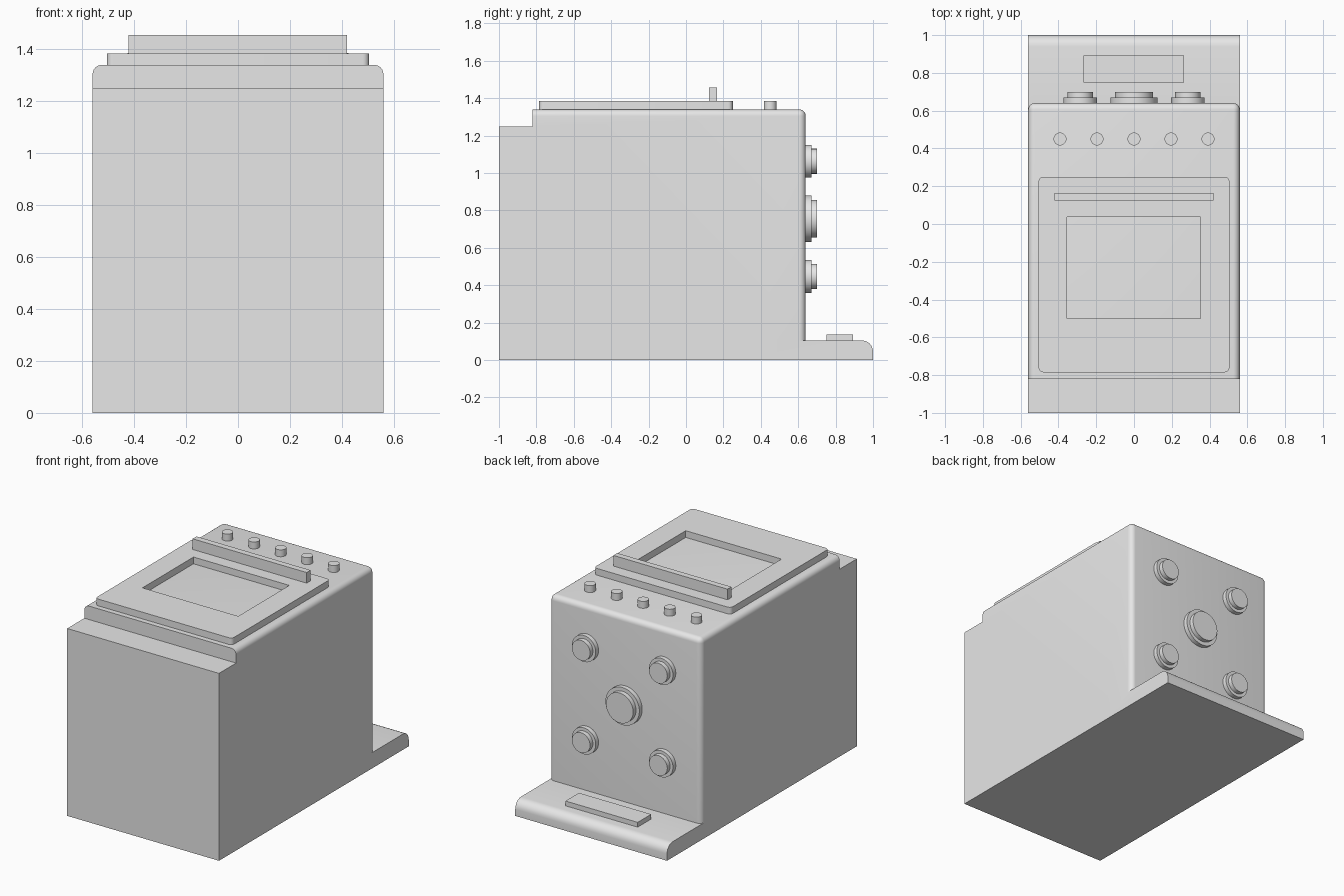
import bpy, bmesh, math
from mathutils import Matrix

if "Cube" in bpy.data.objects:
    bpy.data.objects.remove(bpy.data.objects["Cube"])

grey = bpy.data.materials.new("grey")
grey.diffuse_color = (0.8, 0.8, 0.8, 1)
grey.use_nodes = True
grey.node_tree.nodes["Principled BSDF"].inputs["Base Color"].default_value = grey.diffuse_color


def finish(name, bm):
    me = bpy.data.meshes.new(name)
    bmesh.ops.recalc_face_normals(bm, faces=bm.faces)
    bm.to_mesh(me)
    bm.free()
    me.materials.append(grey)
    ob = bpy.data.objects.new(name, me)
    bpy.context.collection.objects.link(ob)
    return ob


def box(name, x, y, z, rule=None, r=0.03, seg=6):
    """Box from three ranges; edges whose midpoint passes the rule are rounded."""
    bm = bmesh.new()
    bmesh.ops.create_cube(bm, size=1)
    for v in bm.verts:
        v.co = [a[0] if c < 0 else a[1] for a, c in zip((x, y, z), v.co)]
    if rule:
        edges = [e for e in bm.edges if rule((e.verts[0].co + e.verts[1].co) / 2)]
        bmesh.ops.bevel(bm, geom=edges, offset=r, segments=seg, profile=0.5, affect='EDGES')
    return finish(name, bm)


def disc(name, loc, r, h, along_y=False, seg=48):
    """Cylinder standing on loc, pointing up or to the back."""
    bm = bmesh.new()
    bmesh.ops.create_cone(bm, cap_ends=True, segments=seg, radius1=r, radius2=r, depth=h,
                          matrix=Matrix.Translation((0, 0, h / 2)))
    rot = Matrix.Rotation(-math.pi / 2 if along_y else 0, 4, 'X')
    bm.transform(Matrix.Translation(loc) @ rot)
    return finish(name, bm)


def apply_boolean(ob, other, op):
    m = ob.modifiers.new("bool", 'BOOLEAN')
    m.operation, m.object, m.solver = op, other, 'EXACT'
    bpy.context.view_layer.objects.active = ob
    bpy.ops.object.modifier_apply(modifier=m.name)
    bpy.data.objects.remove(other)


W, TOP, BACK, BASE = 0.56, 1.34, 0.64, 0.105

# Cabinet with rounded cooktop edges
body = box("cabinet", (-W, W), (-0.82, BACK), (0, TOP),
           lambda m: (m.z > TOP - 0.01 and m.y > -0.5) or (m.y > BACK - 0.01 and abs(m.x) > W - 0.01),
           0.035)
# Recessed foot and control backguard, merged into the cabinet
apply_boolean(body, box("foot", (-W, W), (-1, -0.7), (0, 1.25)), 'UNION')
apply_boolean(body, box("backguard", (-W, W), (0.4, 1), (0, BASE),
                        lambda m: m.y > 0.99 and m.z > BASE - 0.01, 0.06), 'UNION')

# Oven door with window opening
door = box("oven_door", (-0.505, 0.505), (-0.785, 0.25), (TOP, 1.385),
           lambda m: abs(m.x) > 0.5 and abs(m.z - 1.3625) < 0.01, 0.025)
apply_boolean(door, box("window_cutter", (-0.355, 0.352), (-0.5, 0.038), (1.3, 1.5)), 'DIFFERENCE')
box("door_handle", (-0.422, 0.42), (0.124, 0.165), (1.385, 1.456))

# Control knobs
for i in range(5):
    disc(f"knob_{i + 1}", ((i - 2) * 0.196, 0.45, TOP), 0.034, 0.046, seg=32)

# Stepped burners: four small, one large
burners = [(sx * 0.285, 0.755 + sz * 0.308, 0.088, 0.067) for sx in (-1, 1) for sz in (-1, 1)]
burners.append((0, 0.755, 0.125, 0.1))
for i, (x, z, r_base, r_cap) in enumerate(burners):
    disc(f"burner_base_{i + 1}", (x, BACK, z), r_base, 0.03, True)
    disc(f"burner_cap_{i + 1}", (x, BACK + 0.03, z), r_cap, 0.03, True)

# Display panel on the backguard
box("display_panel", (-0.268, 0.265), (0.75, 0.892), (BASE, 0.137))

# Smooth shading with sharp edges kept
for ob in bpy.context.scene.objects:
    ob.select_set(True)
bpy.context.view_layer.objects.active = body
bpy.ops.object.shade_smooth_by_angle(angle=math.radians(35))
